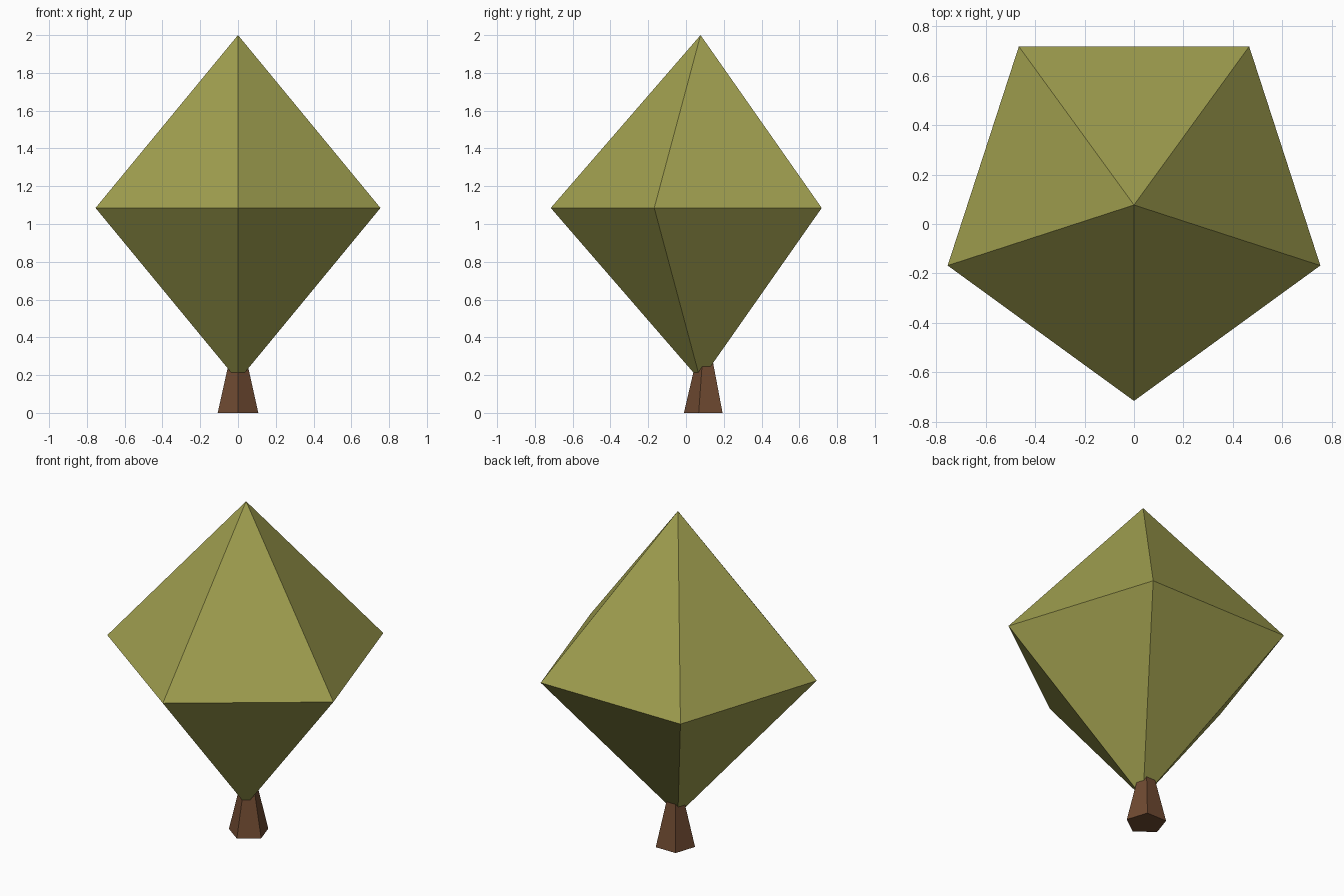
import bpy
import math
from mathutils import Vector

cube = bpy.data.objects.get("Cube")
if cube:
    bpy.data.objects.remove(cube, do_unlink=True)

SIDES = 5


def make_material(name, rgb):
    mat = bpy.data.materials.new(name)
    mat.use_nodes = True
    color = (*rgb, 1.0)
    mat.diffuse_color = color
    mat.node_tree.nodes["Principled BSDF"].inputs["Base Color"].default_value = color
    return mat


def ring(radius, y, z):
    """Regular polygon with one corner pointing to the front."""
    step = 2 * math.pi / SIDES
    return [Vector((radius * math.sin(i * step), y - radius * math.cos(i * step), z))
            for i in range(SIDES)]


def make_object(name, verts, faces, mat):
    mesh = bpy.data.meshes.new(name)
    mesh.from_pydata(verts, [], faces)
    mesh.materials.append(mat)
    obj = bpy.data.objects.new(name, mesh)
    bpy.context.collection.objects.link(obj)
    return obj


olive = make_material("olive green", (0.35, 0.345, 0.078))
brown = make_material("bark brown", (0.158, 0.068, 0.031))

# Foliage: two five-sided pyramids joined at their bases
centre_y = 0.077
verts = ring(0.793, centre_y, 1.085) + [(0, centre_y, 2.0), (0, centre_y, 0.17)]
top, bottom = SIDES, SIDES + 1
faces = []
for i in range(SIDES):
    j = (i + 1) % SIDES
    faces += [(i, j, top), (j, i, bottom)]
make_object("foliage", verts, faces, olive)

# Trunk: tapered five-sided prism whose top sits inside the foliage
trunk_y = 0.102
verts = ring(0.113, trunk_y, 0.0) + ring(0.043, trunk_y, 0.3)
faces = [tuple(reversed(range(SIDES))), tuple(range(SIDES, 2 * SIDES))]
for i in range(SIDES):
    j = (i + 1) % SIDES
    faces.append((i, j, j + SIDES, i + SIDES))
make_object("trunk", verts, faces, brown)
